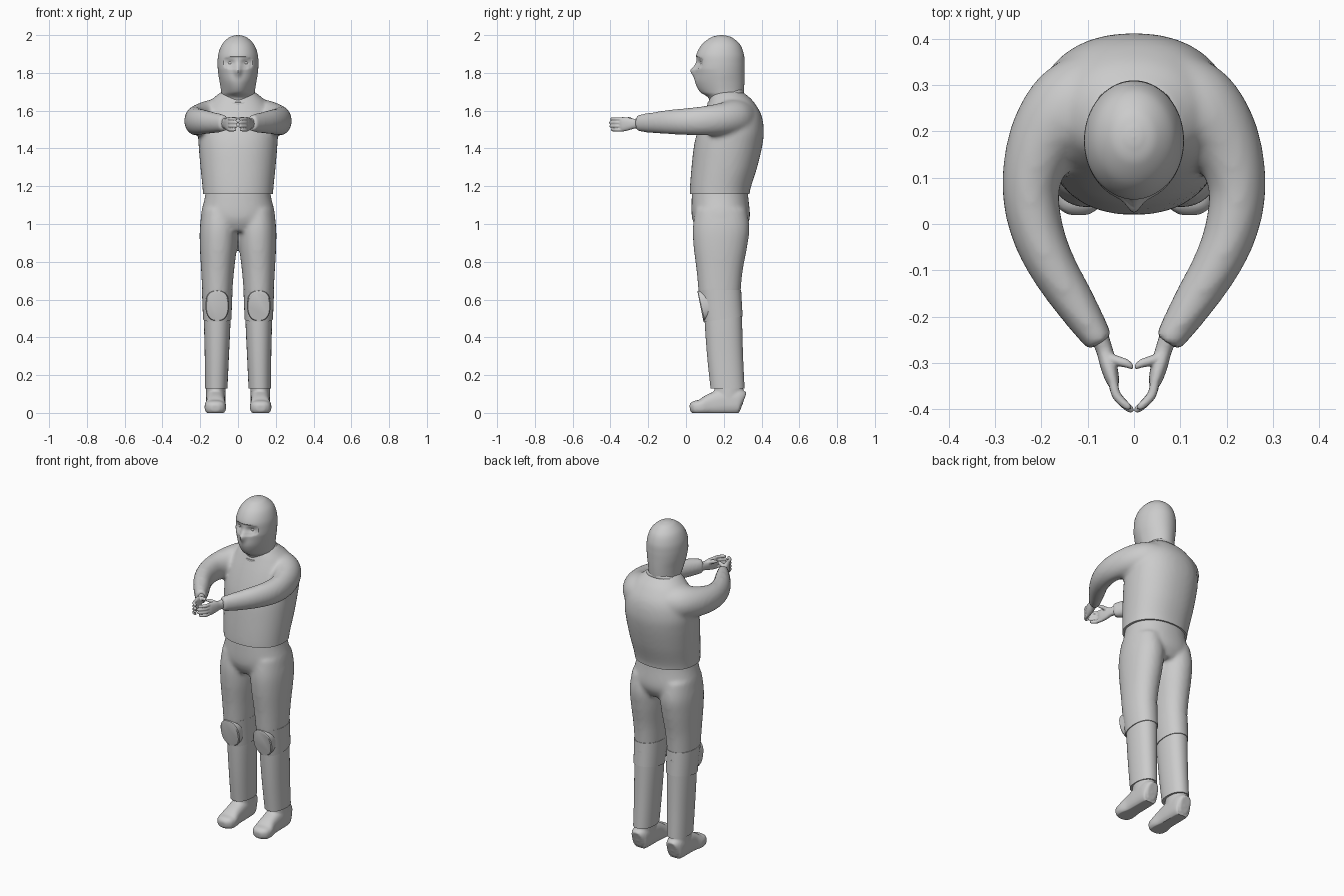
import bpy, bmesh, math
from mathutils import Vector, Matrix

if "Cube" in bpy.data.objects:
    bpy.data.objects.remove(bpy.data.objects["Cube"])

def spline(rows, sub):
    """Catmull-Rom through rows of (x, y, z, radius_a, radius_b)."""
    out = []
    for i in range(len(rows) - 1):
        p = [Vector(rows[max(0, min(len(rows) - 1, i + k))]) for k in (-1, 0, 1, 2)]
        for s in range(sub):
            t = s / sub
            out.append(p[1] + (p[1] - p[1] + p[2] - p[0]) * (t / 2)
                       + (2 * p[0] - 5 * p[1] + 4 * p[2] - p[3]) * (t * t / 2)
                       + (3 * p[1] - p[0] - 3 * p[2] + p[3]) * (t ** 3 / 2)
                       if sub > 1 else p[1])
    return out + [Vector(rows[-1])]

def loft(bm, rows, upright=True, n=40, sub=6, power=2.0, sides=(1,)):
    """Closed tube of superellipse rings: level rings, or rings square to the path."""
    pts = spline(rows, sub)
    for side in sides:
        rings = []
        for i, p in enumerate(pts):
            a, b = Vector((1, 0, 0)), Vector((0, 1, 0))
            if not upright:
                q, r = pts[max(i - 1, 0)], pts[min(i + 1, len(pts) - 1)]
                t = Vector((r[0] - q[0], r[1] - q[1], r[2] - q[2])).normalized()
                a = t.cross(Vector((0, 0, 1))).normalized()
                b = a.cross(t)
            ring = []
            for k in range(n):
                c, s = math.cos(2 * math.pi * k / n), math.sin(2 * math.pi * k / n)
                u = math.copysign(abs(c) ** (2 / power), c) * p[3]
                w = math.copysign(abs(s) ** (2 / power), s) * p[4]
                co = Vector((p[0], p[1], p[2])) + a * u + b * w
                ring.append(bm.verts.new((co.x * side, co.y, co.z)))
            rings.append(ring)
        faces = [bm.faces.new(rings[0]), bm.faces.new(rings[-1][::-1])]
        for r0, r1 in zip(rings, rings[1:]):
            faces += [bm.faces.new((r0[k], r1[k], r1[(k + 1) % n], r0[(k + 1) % n])) for k in range(n)]
        bmesh.ops.recalc_face_normals(bm, faces=faces)

def finish(name, bm, voxel=0, smooth=8, mirror=False, angle=40, edit=None):
    me = bpy.data.meshes.new(name)
    bm.to_mesh(me)
    bm.free()
    ob = bpy.data.objects.new(name, me)
    bpy.context.collection.objects.link(ob)
    if voxel:
        m = ob.modifiers.new("blend", 'REMESH')
        m.mode, m.voxel_size = 'VOXEL', voxel
        m = ob.modifiers.new("soften", 'SMOOTH')
        m.factor, m.iterations = 0.5, smooth
    if mirror:
        m = ob.modifiers.new("mirror", 'MIRROR')
        m.use_mirror_merge = False
    dg = bpy.context.evaluated_depsgraph_get()
    ob.data = bpy.data.meshes.new_from_object(ob.evaluated_get(dg))
    ob.modifiers.clear()
    if edit:
        b = bmesh.new()
        b.from_mesh(ob.data)
        edit(b)
        b.to_mesh(ob.data)
        b.free()
    bpy.ops.object.select_all(action='DESELECT')
    ob.select_set(True)
    bpy.context.view_layer.objects.active = ob
    bpy.ops.object.shade_smooth_by_angle(angle=math.radians(angle))
    return ob

both = (1, -1)

# Jumper: torso blended with both sleeves, hem cut flat
bm = bmesh.new()
loft(bm, [(0, .178, 1.11, .184, .157), (0, .18, 1.18, .187, .16), (0, .203, 1.3, .199, .174),
          (0, .224, 1.42, .209, .181), (0, .238, 1.5, .21, .174), (0, .245, 1.58, .19, .153),
          (0, .238, 1.65, .147, .118), (0, .225, 1.685, .108, .093), (0, .22, 1.7, .09, .08)], power=2.2)
loft(bm, [(.06, .285, 1.56, .1, .1), (.135, .247, 1.56, .1, .098), (.192, .185, 1.553, .079, .087),
          (.222, .09, 1.546, .063, .077), (.213, 0, 1.542, .058, .071), (.18, -.085, 1.54, .052, .065),
          (.125, -.175, 1.536, .044, .055), (.072, -.257, 1.534, .031, .045)], upright=False, sides=both)

def cut_hem(b):
    bmesh.ops.bisect_plane(b, geom=b.verts[:] + b.edges[:] + b.faces[:], plane_co=(0, 0, 1.16),
                           plane_no=(0, 0, 1), clear_inner=True)
    bmesh.ops.holes_fill(b, edges=[e for e in b.edges if e.is_boundary])
finish("jumper", bm, voxel=.011, edit=cut_hem)

# Trousers: hips blended with the thighs
bm = bmesh.new()
loft(bm, [(0, .18, 1.2, .165, .145), (0, .18, 1.14, .176, .15), (0, .185, 1.03, .196, .153),
          (0, .185, .96, .15, .12)], power=2.2)
loft(bm, [(.1, .185, 1.08, .09, .135), (.102, .186, .98, .1, .15), (.104, .182, .88, .098, .142),
          (.108, .178, .75, .087, .122), (.11, .178, .62, .078, .11)], sides=both, power=2.15)
finish("trousers", bm, voxel=.011)

# Shins
bm = bmesh.new()
loft(bm, [(.11, .195, .6, .07, .1), (.11, .198, .48, .07, .099), (.112, .207, .3, .064, .095),
          (.115, .22, .13, .059, .09)], power=2.2)
finish("trouser_shins", bm, mirror=True)

# Knee bands with a slanting lower edge
def slant(b):
    for v in b.verts:
        if v.co.z < .56:
            v.co.z += (v.co.y - .19) * .14
bm = bmesh.new()
loft(bm, [(.11, .18, .65, .081, .112), (.11, .197, .495, .075, .103)], sub=2, power=2.2)
finish("knee_bands", bm, mirror=True, edit=slant)

# Knee plates
bm = bmesh.new()
loft(bm, [(.11, .14, .58, .062, .082), (.11, .081, .566, .062, .082), (.11, .076, .565, .057, .077)],
     upright=False, sub=1, power=2.4)
finish("knee_plates", bm, mirror=True, angle=30)

# Boots: foot along y plus ankle, flat sole
def flatten(b):
    for v in b.verts:
        v.co.z = max(v.co.z, 0)
bm = bmesh.new()
loft(bm, [(.118, .302, .055, .03, .048), (.118, .28, .06, .049, .067), (.118, .2, .058, .051, .068),
          (.118, .13, .045, .05, .056), (.12, .08, .031, .057, .041), (.12, .04, .028, .048, .034),
          (.12, .02, .026, .022, .018)], upright=False, power=2.7)
loft(bm, [(.118, .225, .05, .051, .078), (.118, .227, .18, .051, .075)], sub=2)
finish("boots", bm, voxel=.006, smooth=5, mirror=True, edit=flatten)

# Hands: palm, thumb and four curled fingers
bm = bmesh.new()
loft(bm, [(.076, -.24, 1.533, .02, .03), (.064, -.272, 1.531, .018, .026), (.055, -.305, 1.53, .018, .034),
          (.047, -.335, 1.528, .015, .038), (.042, -.352, 1.527, .009, .036)], upright=False, n=24, power=2.3)
loft(bm, [(.055, -.29, 1.545, .012, .014), (.035, -.296, 1.553, .011, .012), (.015, -.302, 1.558, .009, .01),
          (.002, -.312, 1.558, .004, .004)], upright=False, n=16)
for z, tip in ((1.556, .006), (1.537, 0), (1.518, .002), (1.499, .01)):
    loft(bm, [(.046, -.335, z, .01, .0095), (.04, -.365, z, .01, .0095), (.022 + tip, -.388 + tip, z, .0095, .009),
              (.008 + tip, -.4 + tip, z, .008, .008), (.001 + tip, -.405 + tip, z, .003, .003)],
         upright=False, n=16)
finish("hands", bm, voxel=.0035, smooth=3, mirror=True)

# Hooded head with narrowed jaw, nose, eye slit and sockets
def clamp(v):
    return max(0, min(1, v))

def sculpt(b):
    for v in b.verts:
        x, y, z = v.co
        jaw = clamp((.18 - y) / .13) * clamp((1.82 - z) / .12)
        v.co.x = x * (1 - .3 * jaw)
        if y < .14:
            v.co.y -= .024 * math.exp(-(x / .018) ** 2 - ((z - 1.812) / .03) ** 2)
            v.co.y += .014 * math.exp(-((abs(x) - .04) / .024) ** 2 - ((z - 1.853) / .018) ** 2)
            if (x / .075) ** 4 + ((z - 1.853) / .03) ** 4 < 1:
                v.co.y += .005
bm = bmesh.new()
loft(bm, [(0, .21, 1.6, .09, .085), (0, .21, 1.665, .087, .09), (0, .19, 1.7, .089, .116),
          (0, .179, 1.75, .097, .13), (0, .179, 1.8, .105, .131), (0, .18, 1.85, .108, .13),
          (0, .181, 1.9, .104, .125), (0, .185, 1.95, .085, .101), (0, .187, 1.985, .051, .06),
          (0, .188, 1.997, .022, .026), (0, .188, 2.0, .002, .002)], n=96, sub=8)
finish("hooded_head", bm, edit=sculpt)

# Eyes
bm = bmesh.new()
for s in both:
    bmesh.ops.create_uvsphere(bm, u_segments=20, v_segments=12, radius=.016,
                              matrix=Matrix.Translation((s * .039, .091, 1.853)))
finish("eyes", bm)

# Hood hem: tilted ring round the neck
bm = bmesh.new()
n, m = 48, 10
tilt = Matrix.Translation((0, .21, 1.668)) @ Matrix.Rotation(math.radians(22), 4, 'X')
grid = []
for i in range(n):
    a = 2 * math.pi * i / n
    grid.append([bm.verts.new(tilt @ Vector((math.cos(a) * (.094 + .009 * math.cos(2 * math.pi * j / m)),
                                             math.sin(a) * (.094 + .009 * math.cos(2 * math.pi * j / m)),
                                             .014 * math.sin(2 * math.pi * j / m)))) for j in range(m)])
for i in range(n):
    for j in range(m):
        bm.faces.new((grid[i][j], grid[(i + 1) % n][j], grid[(i + 1) % n][(j + 1) % m], grid[i][(j + 1) % m]))
bmesh.ops.recalc_face_normals(bm, faces=bm.faces)
finish("hood_hem", bm)
